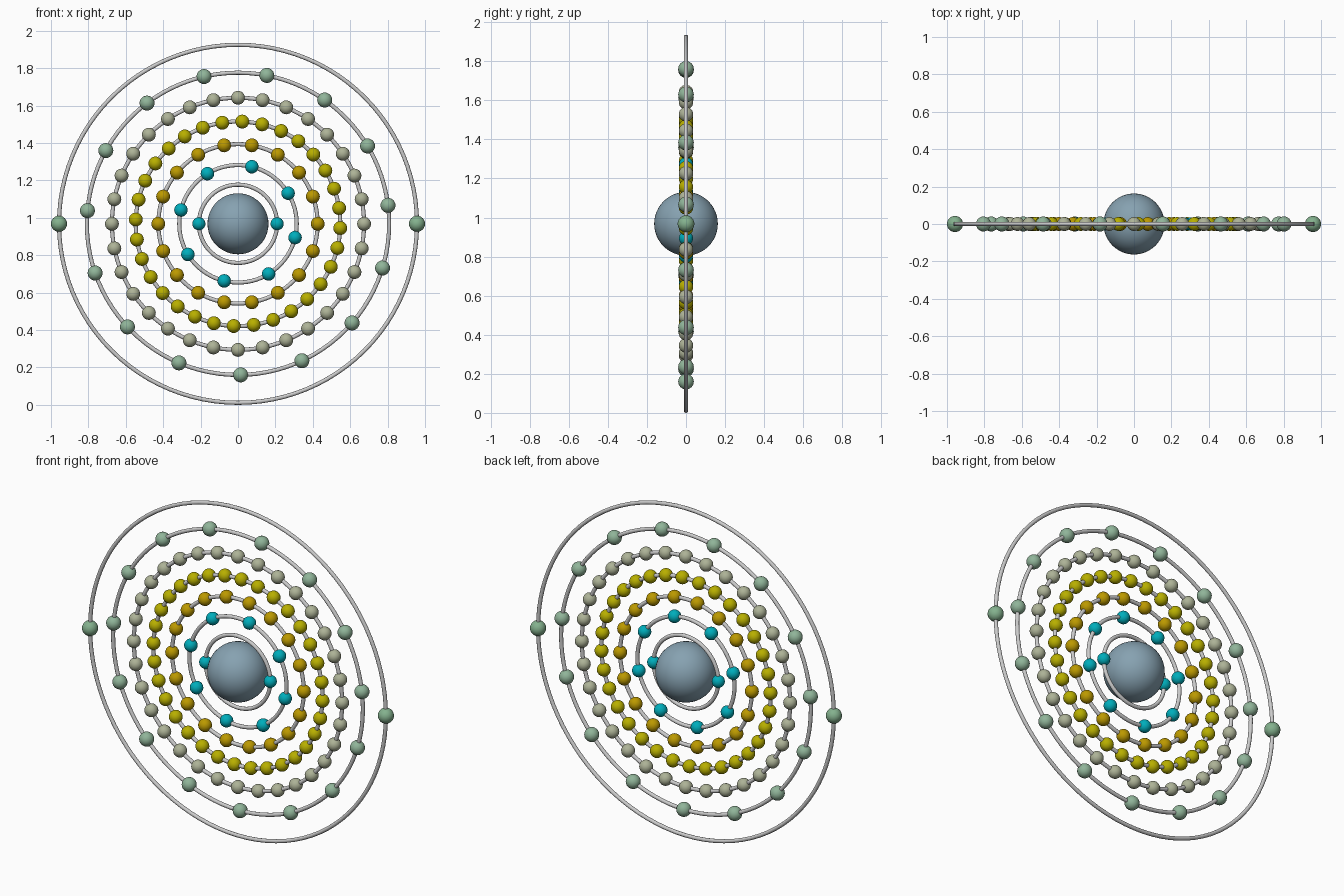
import bpy, bmesh
from math import sin, cos, radians, pi
from mathutils import Matrix, Vector

if "Cube" in bpy.data.objects:
    bpy.data.objects.remove(bpy.data.objects["Cube"])

CENTRE_Z = 0.968
TUBE = 0.011


def material(name, rgb):
    m = bpy.data.materials.new(name)
    m.diffuse_color = (*rgb, 1)
    m.use_nodes = True
    m.node_tree.nodes["Principled BSDF"].inputs["Base Color"].default_value = m.diffuse_color
    return m


def finish(name, bm, mat=None):
    for f in bm.faces:
        f.smooth = True
    me = bpy.data.meshes.new(name)
    bm.to_mesh(me)
    bm.free()
    ob = bpy.data.objects.new(name, me)
    ob.location.z = CENTRE_Z
    bpy.context.collection.objects.link(ob)
    if mat:
        me.materials.append(mat)
    return ob


def orbit(name, radius):
    bpy.ops.mesh.primitive_torus_add(
        major_segments=96, minor_segments=12, major_radius=radius, minor_radius=TUBE,
        location=(0, 0, CENTRE_Z), rotation=(pi / 2, 0, 0))
    bpy.context.object.name = name
    bpy.ops.object.shade_smooth()


def beads(name, radius, count, start, size, mat):
    bm = bmesh.new()
    for i in range(count):
        a = radians(start) + 2 * pi * i / count
        pos = Vector((radius * cos(a), 0, radius * sin(a)))
        bmesh.ops.create_uvsphere(bm, u_segments=24, v_segments=12, radius=size,
                                  matrix=Matrix.Translation(pos))
    finish(name, bm, mat)


# central nucleus
bm = bmesh.new()
bmesh.ops.create_uvsphere(bm, u_segments=48, v_segments=24, radius=0.163)
finish("nucleus", bm, material("slate_blue", (0.24, 0.36, 0.44)))

cyan = material("cyan", (0.0, 0.42, 0.50))
orange = material("amber", (0.50, 0.32, 0.0))
yellow = material("yellow", (0.48, 0.43, 0.0))
pale = material("pale_olive", (0.42, 0.45, 0.31))
green = material("pale_green", (0.28, 0.46, 0.32))
deep_green = material("soft_green", (0.23, 0.44, 0.27))

# shells: radius, bead count, start angle, bead radius, colour
shells = [
    (0.209, 2, 0.0, 0.035, cyan),
    (0.314, 8, 31.4, 0.036, cyan),
    (0.426, 18, 0.0, 0.037, orange),
    (0.547, 32, -2.4, 0.037, yellow),
    (0.674, 32, 0.0, 0.037, pale),
    (0.808, 15, 7.0, 0.040, green),
    (0.957, 2, 0.0, 0.043, deep_green),
]
for n, (radius, count, start, size, mat) in enumerate(shells, 1):
    orbit(f"orbit_ring_{n}", radius)
    beads(f"electrons_{n}", radius, count, start, size, mat)
